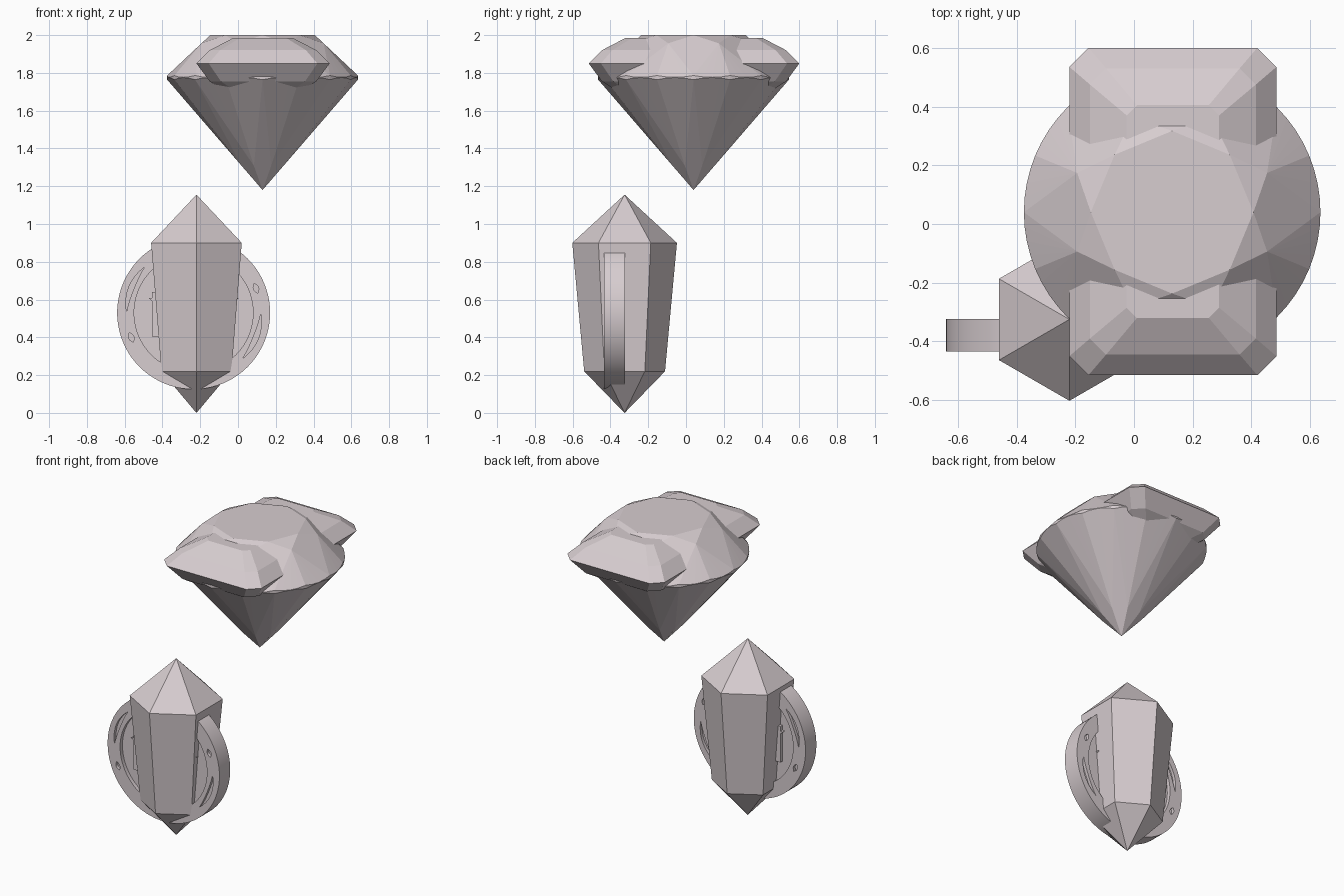
import bpy, bmesh
from math import pi, sin, cos, radians

if "Cube" in bpy.data.objects:
    bpy.data.objects.remove(bpy.data.objects["Cube"])

stone = bpy.data.materials.new("pale mauve stone")
stone.diffuse_color = (0.68, 0.61, 0.63, 1)
stone.use_nodes = True
stone.node_tree.nodes["Principled BSDF"].inputs["Base Color"].default_value = stone.diffuse_color


def make_object(name, bm, location):
    bmesh.ops.remove_doubles(bm, verts=bm.verts, dist=1e-5)
    bmesh.ops.recalc_face_normals(bm, faces=bm.faces)
    mesh = bpy.data.meshes.new(name)
    bm.to_mesh(mesh)
    bm.free()
    mesh.materials.append(stone)
    obj = bpy.data.objects.new(name, mesh)
    bpy.context.collection.objects.link(obj)
    obj.location = location
    return obj


def add_face(bm, points):
    bm.faces.new([bm.verts.new(p) for p in points])


def skin(name, rings, location, caps=True):
    """Join a stack of equal-count rings with quads, capping both ends."""
    bm = bmesh.new()
    loops = [[bm.verts.new(p) for p in ring] for ring in rings]
    n = len(rings[0])
    for a, b in zip(loops, loops[1:]):
        for i in range(n):
            bm.faces.new((a[i], a[(i + 1) % n], b[(i + 1) % n], b[i]))
    if caps:
        bm.faces.new(loops[0])
        bm.faces.new(loops[-1])
    return make_object(name, bm, location)


def prism(name, outline, y0, y1, location):
    return skin(name, [[(x, y, z) for x, z in outline] for y in (y0, y1)], location)


def polar(r, a, z):
    return (r * cos(a), r * sin(a), z)


# Round brilliant gem: eightfold table, stars, kites and scalloped girdle
R, TABLE_R, STAR_R, LOW_R = 0.505, 0.277, 0.35, 0.12
TOP, UPPER, LOWER, TIP = 2.0, 1.786, 1.764, 1.18
step, half = pi / 4, pi / 8
crown_slope = (TOP - UPPER) / (R - TABLE_R)
base_slope = (LOWER - TIP) / R
star_z = TOP - (STAR_R * cos(half) - TABLE_R) * crown_slope
low_z = TIP + base_slope * LOW_R * cos(half)


def girdle(a0, f, top):
    """Point on the girdle inside a 22.5 degree cell, following its facet."""
    bulge = R * (cos((f - 0.5) * half) - cos(half / 2))
    return polar(R, a0 + f * half, UPPER - bulge * 0.94 if top else LOWER + bulge * 1.15)


bm = bmesh.new()
add_face(bm, [polar(TABLE_R, i * step, TOP) for i in range(8)])
for i in range(8):
    a = i * step
    table, table_next = polar(TABLE_R, a, TOP), polar(TABLE_R, a + step, TOP)
    star, star_prev = polar(STAR_R, a + half, star_z), polar(STAR_R, a - half, star_z)
    low, low_prev = polar(LOW_R, a + half, low_z), polar(LOW_R, a - half, low_z)
    add_face(bm, [table, star, table_next])
    add_face(bm, [table, star_prev, polar(R, a, UPPER), star])
    add_face(bm, [(0, 0, TIP), low_prev, polar(R, a, LOWER), low])
    for start in (a, a + half):
        for k in range(4):
            f, g = k / 4, (k + 1) / 4
            u0, u1 = girdle(start, f, True), girdle(start, g, True)
            l0, l1 = girdle(start, f, False), girdle(start, g, False)
            add_face(bm, [star, u0, u1])
            add_face(bm, [u0, l0, l1, u1])
            add_face(bm, [low, l1, l0])
make_object("brilliant_gem", bm, (0.13, 0.04, 0))


# Step-cut gem: chamfered rectangles inset level by level
def cut_corner_rectangle(inset, chamfer, z):
    x, y, c = 0.3525 - inset, 0.5575 - inset, chamfer
    return [(x, c - y, z), (x, y - c, z), (x - c, y, z), (c - x, y, z),
            (-x, y - c, z), (-x, c - y, z), (c - x, -y, z), (x - c, -y, z)]


levels = [(0.32, 0.02, 1.60), (0.21, 0.05, 1.665), (0.07, 0.06, 1.755),
          (0, 0.065, 1.85), (0.07, 0.055, 1.92), (0.195, 0.035, 1.985)]
skin("step_cut_gem", [cut_corner_rectangle(*lv) for lv in levels], (0.1325, 0.0425, 0))

# Six-sided crystal with pointed ends
crystal = [(0.0004, 0), (0.214, 0.22), (0.277, 0.90), (0.0004, 1.155)]
skin("crystal", [[polar(r, pi / 2 + i * pi / 3, z) for i in range(6)]
                 for r, z in crystal], (-0.22, -0.325, 0))

# Coin: disc with a recess on each face
COIN = (-0.235, -0.379, 0.53)
T, RECESS = 0.056, 0.025
profile = [(0.315, RECESS - T), (0.315, -T), (0.405, -T),
           (0.405, T), (0.315, T), (0.315, T - RECESS)]
coin = skin("coin", [[(r * cos(i * pi / 40), y, r * sin(i * pi / 40)) for i in range(80)]
                     for r, y in profile], COIN)


# Crescent grooves carved into both rims
def crescent(a0, a1, n=12):
    outer, inner = [], []
    for i in range(n + 1):
        t = i / n
        a = radians(a0 + (a1 - a0) * t)
        w = 0.014 * sin(pi * t)
        outer.append(((0.355 + w) * cos(a), (0.355 + w) * sin(a)))
        if 0 < i < n:
            inner.append(((0.355 - w) * cos(a), (0.355 - w) * sin(a)))
    return outer + inner[::-1]


for a0, a1 in ((137, 179), (317, 359), (197, 206), (17, 26)):
    for side in (-1, 1):
        cutter = prism("groove_cutter", crescent(a0, a1),
                       side * (T - 0.02), side * (T + 0.02), COIN)
        cutter.hide_render = True
        mod = coin.modifiers.new("groove", 'BOOLEAN')
        mod.operation, mod.solver, mod.object = 'DIFFERENCE', 'EXACT', cutter
        bpy.context.view_layer.objects.active = coin
        bpy.ops.object.modifier_apply(modifier=mod.name)
        bpy.data.objects.remove(cutter)

coin.select_set(True)
bpy.context.view_layer.objects.active = coin
bpy.ops.object.shade_smooth_by_angle(angle=radians(30))

# Raised coin emblem: star with a block beside it, showing on both faces
star_outline = []
for i in range(10):
    r, a = (0.25 if i % 2 == 0 else 0.115), pi / 2 + i * pi / 5
    star_outline.append((r * cos(a), r * sin(a)))
prism("coin_star", star_outline, -T + 0.005, T - 0.005, COIN)
prism("coin_block", [(-0.22, -0.125), (0, -0.125), (0, 0.11), (-0.22, 0.11)],
      -T + 0.003, T - 0.003, COIN)
